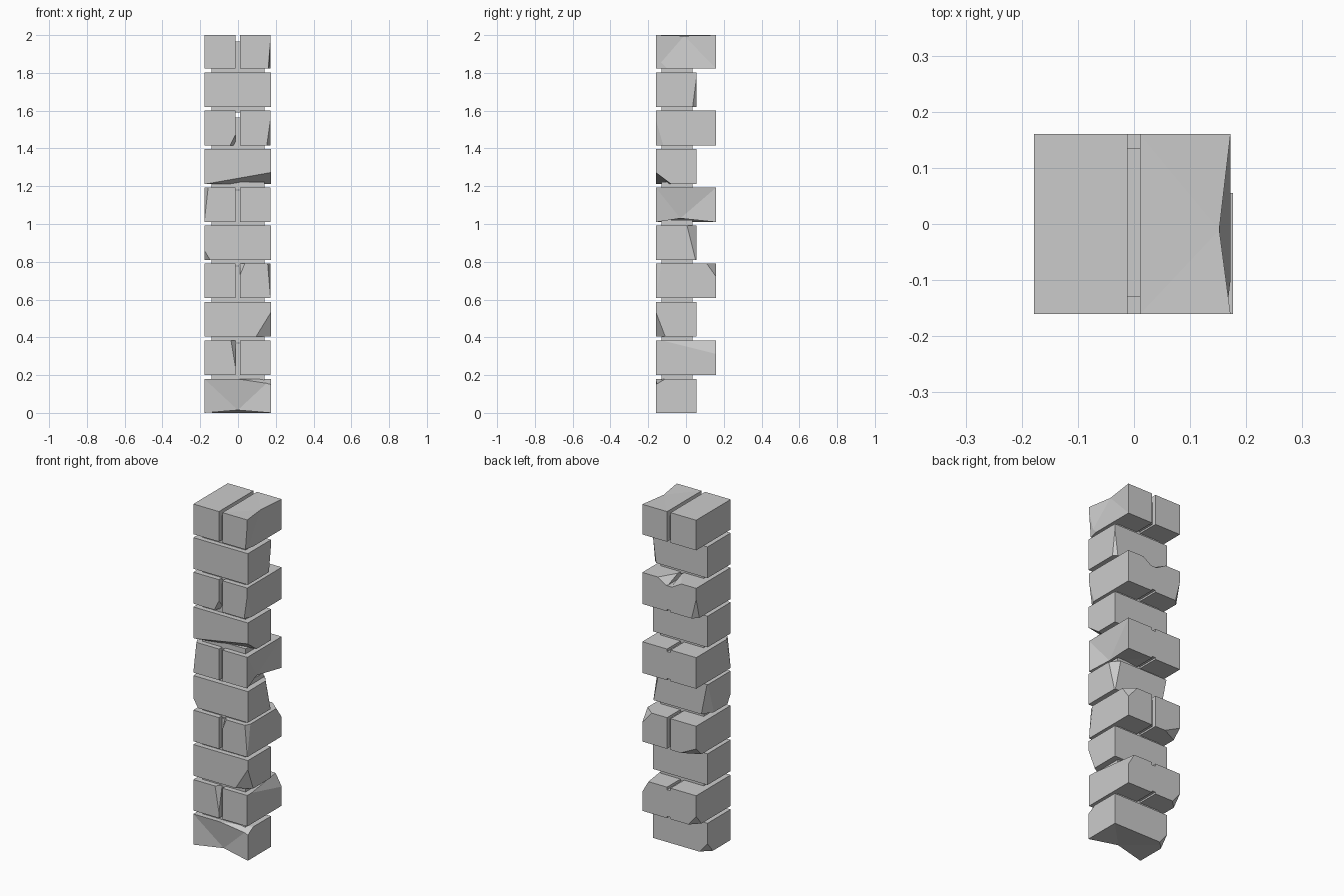
import bpy, bmesh
from mathutils import Vector

if "Cube" in bpy.data.objects:
    bpy.data.objects.remove(bpy.data.objects["Cube"])


def block(name, lo, hi, chips=(), dents=()):
    """Box with dented edges and corners sliced off by planes."""
    lo, hi = Vector(lo), Vector(hi)
    mid, half = (lo + hi) / 2, (hi - lo) / 2
    bm = bmesh.new()
    bmesh.ops.create_cube(bm, size=2)
    for v in bm.verts:
        v.co = Vector(v.co[i] * half[i] + mid[i] for i in range(3))
    # dent = (edge signs, offset of the edge midpoint)
    for s, off in dents:
        p = Vector(mid[i] + s[i] * half[i] for i in range(3))
        e = min(bm.edges, key=lambda e: ((e.verts[0].co + e.verts[1].co) / 2 - p).length)
        v = bmesh.utils.edge_split(e, e.verts[0], 0.5)[1]
        v.co = p + Vector(off)
    bmesh.ops.triangulate(bm, faces=[f for f in bm.faces if len(f.verts) > 4])
    # chip = (corner signs, cut length along each axis)
    for s, cut in chips:
        c = Vector(mid[i] + s[i] * half[i] for i in range(3))
        n = Vector(s[i] / cut[i] for i in range(3)).normalized()
        p = c - Vector((s[0] * cut[0], 0, 0))
        r = bmesh.ops.bisect_plane(bm, geom=bm.verts[:] + bm.edges[:] + bm.faces[:],
                                   dist=1e-6, plane_co=p, plane_no=n, clear_outer=True)
        bmesh.ops.holes_fill(bm, edges=[e for e in bm.edges if e.is_boundary])
    bmesh.ops.recalc_face_normals(bm, faces=bm.faces[:])
    me = bpy.data.meshes.new(name)
    bm.to_mesh(me)
    bm.free()
    ob = bpy.data.objects.new(name, me)
    bpy.context.collection.objects.link(ob)
    return ob


X0, X1, Y0, Y1, YS = -0.178, 0.176, -0.16, 0.16, 0.055
levels = [(0, .18), (.2, .382), (.405, .588), (.607, .79), (.81, .993),
          (1.01, 1.193), (1.213, 1.396), (1.415, 1.6), (1.62, 1.803), (1.823, 2)]

# Wear on single stones: level -> chips, dents
single = {
    0: ([((1, -1, 1), (.18, .05, .03)), ((-1, 1, -1), (.05, .05, .06))],
        [((0, -1, -1), (0, .03, .015))]),
    2: ([((1, -1, -1), (.08, .05, .13))], []),
    4: ([((-1, -1, -1), (.03, .03, .05)), ((1, 1, 1), (.04, .05, .2)),
         ((-1, 1, -1), (.04, .06, .2))], []),
    6: ([((1, -1, -1), (.34, .08, .06))], []),
    8: ([((1, 1, -1), (.02, .02, .15))], []),
}
# Wear on paired stones: level -> left chips, left dents, right chips, right dents
paired = {
    1: ([((-1, 1, -1), (.05, .05, .06)), ((1, -1, 1), (.025, .03, .15))], [],
        [((1, 1, 1), (.04, .28, .07))], []),
    3: ([((-1, 1, -1), (.1, .05, .05))], [],
        [((1, 1, 1), (.06, .05, .07)), ((-1, -1, 1), (.025, .03, .06)),
         ((1, -1, 1), (.015, .03, .18))], []),
    5: ([((-1, -1, 1), (.02, .04, .18))], [], [], [((1, 0, -1), (-.03, -.03, .02))]),
    7: ([((1, -1, -1), (.03, .05, .06)), ((1, 1, 1), (.07, .1, .04)),
         ((-1, 1, -1), (.03, .03, .12))], [],
        [((-1, 1, 1), (.06, .1, .04)), ((1, -1, -1), (.02, .04, .14))], []),
    9: ([], [], [((1, -1, -1), (.012, .06, .15))], [((1, 0, 1), (-.02, -.01, -.004))]),
}

# Alternating courses: one short full-width stone, then two long stones side by side
for i, (z0, z1) in enumerate(levels):
    if i in single:
        chips, dents = single[i]
        block(f"single_stone_{i}", (X0, Y0, z0), (X1, YS, z1), chips, dents)
    else:
        lc, ld, rc, rd = paired[i]
        block(f"left_stone_{i}", (X0, Y0, z0), (-.012, Y1, z1), lc, ld)
        block(f"right_stone_{i}", (.011, Y0, z0), (X1 - .004, Y1, z1), rc, rd)
        # joint filler between the pair, flush at the back on some courses
        back = Y1 if i in (1, 5, 7) else Y1 - .025
        top = z1 - .035 if i in (7, 9) else z1 - .015
        block(f"joint_filler_{i}", (-.03, Y0 + .03, z0 + .01), (.03, back, top))

# Recessed bedding in the gaps between courses
for i in range(len(levels) - 1):
    block(f"bedding_{i}", (-.14, -.13, levels[i][1] - .01), (.14, .035, levels[i + 1][0] + .01))
